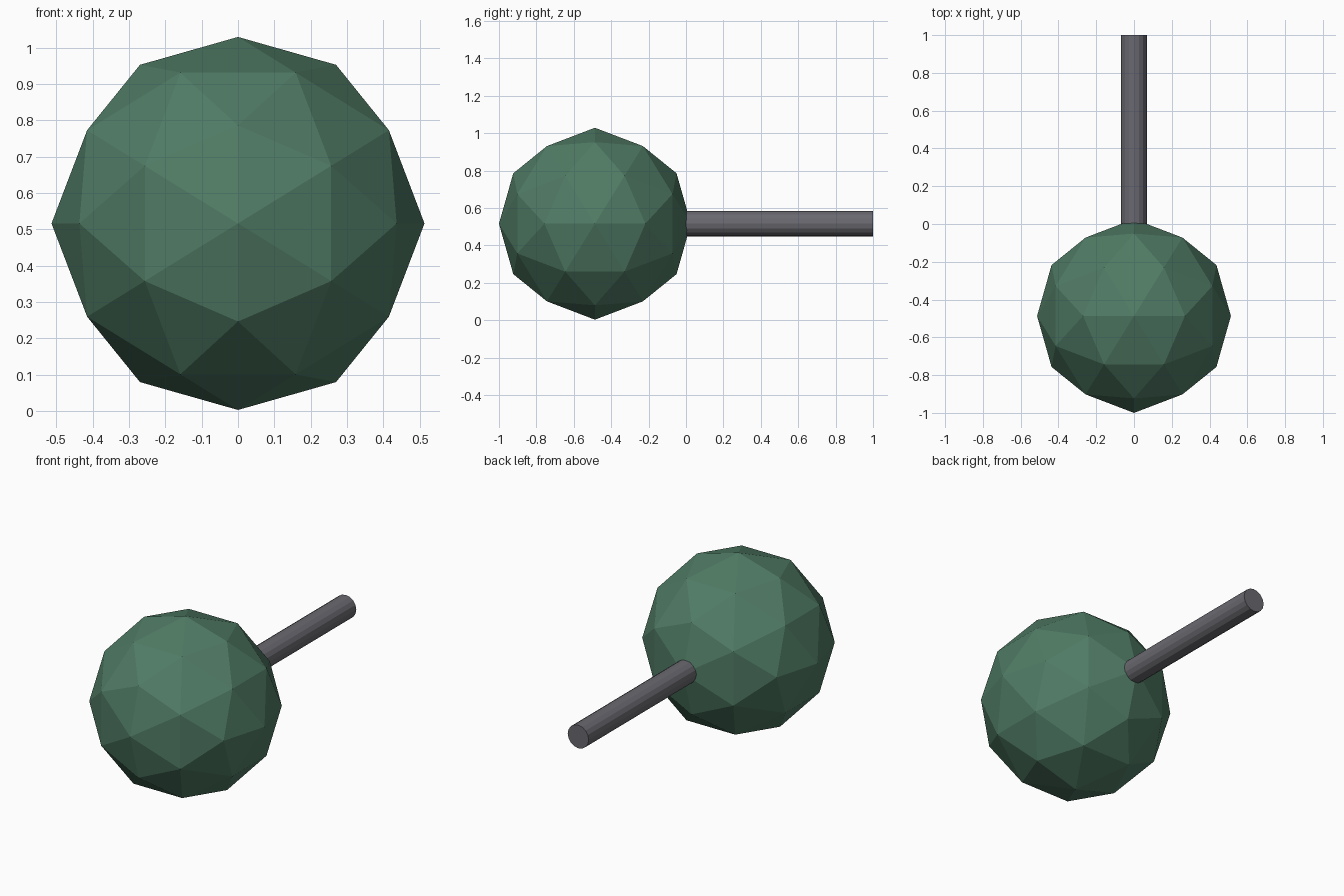
import bpy
from math import atan, radians, sqrt
from mathutils import Matrix, Vector

if "Cube" in bpy.data.objects:
    bpy.data.objects.remove(bpy.data.objects["Cube"])

CENTRE_Y, CENTRE_Z, R = -0.487, 0.516, 0.513

# faceted ball, turned so that icosahedron edge midpoints sit on the axes
bpy.ops.mesh.primitive_ico_sphere_add(subdivisions=2, radius=R)
ball = bpy.context.object
ball.name = "faceted_ball"
verts = [v.co.copy() for v in ball.data.vertices]
pole = max(verts, key=lambda v: v.z).normalized()
near = [v.normalized() for v in verts if abs(v.normalized().z - 1 / sqrt(5)) < 0.01]
second = max(near, key=lambda v: v.x)


def basis(a, b):
    mid, along = (a + b).normalized(), (a - b).normalized()
    return Matrix((along, mid.cross(along), mid)).transposed()


phi = (1 + sqrt(5)) / 2
a = Vector((1, 0, phi)).normalized()
b = Vector((-1, 0, phi)).normalized()
turn = basis(a, b) @ basis(pole, second).transposed()
ball.data.transform(turn.to_4x4())
ball.location = (0, CENTRE_Y, CENTRE_Z)
green = bpy.data.materials.new("green")
green.diffuse_color = (0.08, 0.2, 0.13, 1)
green.use_nodes = True
green.node_tree.nodes["Principled BSDF"].inputs["Base Color"].default_value = green.diffuse_color
ball.data.materials.append(green)

# straight rod coming out of the back
bpy.ops.mesh.primitive_cylinder_add(vertices=16, radius=0.068, depth=1.0,
                                    location=(0, 0.5, CENTRE_Z + 0.001),
                                    rotation=(radians(90), 0, 0))
rod = bpy.context.object
rod.name = "rod"
grey = bpy.data.materials.new("dark_grey")
grey.diffuse_color = (0.14, 0.14, 0.16, 1)
grey.use_nodes = True
grey.node_tree.nodes["Principled BSDF"].inputs["Base Color"].default_value = grey.diffuse_color
rod.data.materials.append(grey)
